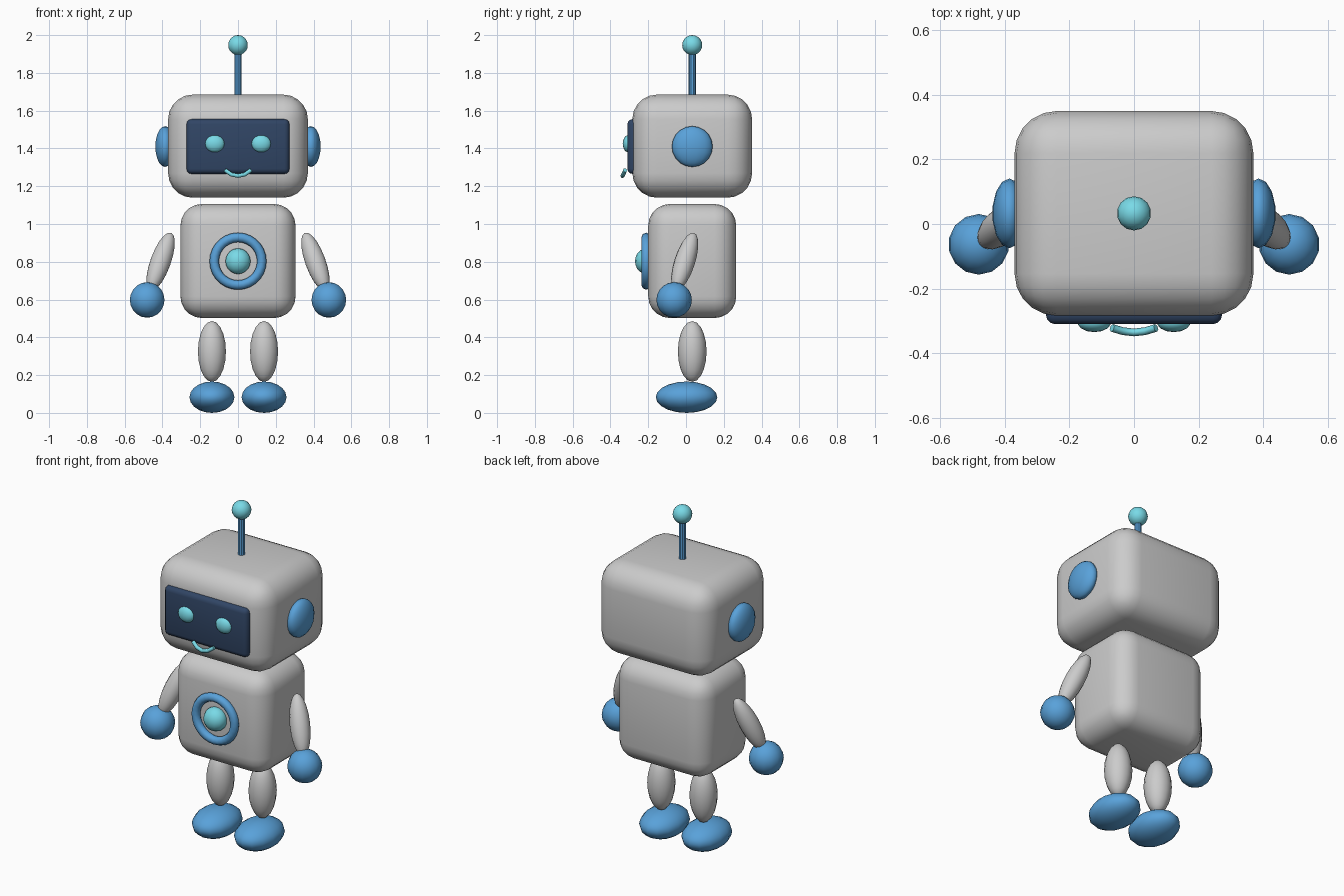
import bpy
from mathutils import Vector

if "Cube" in bpy.data.objects:
    bpy.data.objects.remove(bpy.data.objects["Cube"])

YC = 0.033  # depth centre of the head, body and legs


def material(name, rgb):
    m = bpy.data.materials.new(name)
    m.diffuse_color = (*rgb, 1)
    m.use_nodes = True
    m.node_tree.nodes["Principled BSDF"].inputs["Base Color"].default_value = m.diffuse_color
    return m


BLUE = material("blue", (0.10, 0.36, 0.70))
CYAN = material("cyan", (0.19, 0.70, 0.80))
NAVY = material("navy", (0.03, 0.06, 0.13))


def finish(name, mat=None):
    ob = bpy.context.object
    ob.name = name
    if mat:
        ob.data.materials.append(mat)
    bpy.ops.object.shade_smooth()
    return ob


def rounded_box(name, loc, size, radius, segments, mat=None):
    bpy.ops.mesh.primitive_cube_add(size=1, location=loc)
    ob = bpy.context.object
    ob.scale = size
    bpy.ops.object.transform_apply(location=False, rotation=False, scale=True)
    bev = ob.modifiers.new("round", 'BEVEL')
    bev.width = radius
    bev.segments = segments
    return finish(name, mat)


def ellipsoid(name, loc, radii, mat=None, axis=None, segments=14, rings=10):
    bpy.ops.mesh.primitive_uv_sphere_add(segments=segments, ring_count=rings, radius=1, location=loc)
    ob = bpy.context.object
    ob.scale = radii
    if axis:
        ob.rotation_euler = Vector(axis).to_track_quat('Z', 'Y').to_euler()
    return finish(name, mat)


# Head, body and face screen
rounded_box("head", (0, YC, 1.412), (0.74, 0.634, 0.546), 0.13, 5)
rounded_box("body", (0, YC, 0.804), (0.61, 0.466, 0.604), 0.115, 5)
rounded_box("face_screen", (0, -0.275, 1.41), (0.545, 0.07, 0.29), 0.027, 3, NAVY)

# Antenna
bpy.ops.mesh.primitive_cylinder_add(vertices=10, radius=0.019, depth=0.27, location=(0, YC, 1.78))
finish("antenna_stalk", BLUE)
bpy.ops.object.shade_smooth_by_angle()
ellipsoid("antenna_ball", (0, YC, 1.947), (0.053,) * 3, CYAN)

# Chest ring and button
bpy.ops.mesh.primitive_torus_add(location=(0, -0.211, 0.803), rotation=(1.5708, 0, 0),
                                 major_radius=0.126, minor_radius=0.025,
                                 major_segments=28, minor_segments=8)
finish("chest_ring", BLUE)
ellipsoid("chest_button", (0, -0.21, 0.803), (0.068, 0.06, 0.068), CYAN)

# Smile: a short bent tube
curve = bpy.data.curves.new("smile", 'CURVE')
curve.dimensions = '3D'
curve.bevel_depth = 0.012
curve.bevel_resolution = 1
curve.use_fill_caps = True
spline = curve.splines.new('POLY')
path = [(-0.068, -0.322, 1.285), (-0.035, -0.332, 1.262), (0, -0.336, 1.255),
        (0.035, -0.332, 1.262), (0.068, -0.322, 1.285)]
spline.points.add(len(path) - 1)
for point, co in zip(spline.points, path):
    point.co = (*co, 1)
curve.materials.append(CYAN)
bpy.context.collection.objects.link(bpy.data.objects.new("smile", curve))

# Paired parts
for side, s in (("left", 1), ("right", -1)):
    ellipsoid(f"eye_{side}", (s * 0.123, -0.305, 1.425), (0.052, 0.03, 0.046), CYAN)
    ellipsoid(f"ear_{side}", (s * 0.386, YC, 1.41), (0.053, 0.108, 0.108), BLUE)
    ellipsoid(f"arm_{side}", (s * 0.41, -0.007, 0.80), (0.055, 0.055, 0.17),
              axis=(-s * 0.36, 0.32, 1))
    ellipsoid(f"hand_{side}", (s * 0.481, -0.063, 0.598), (0.094,) * 3, BLUE)
    ellipsoid(f"leg_{side}", (s * 0.138, YC, 0.325), (0.076, 0.076, 0.161))
    ellipsoid(f"foot_{side}", (s * 0.138, 0.003, 0.083), (0.122, 0.163, 0.083), BLUE)
